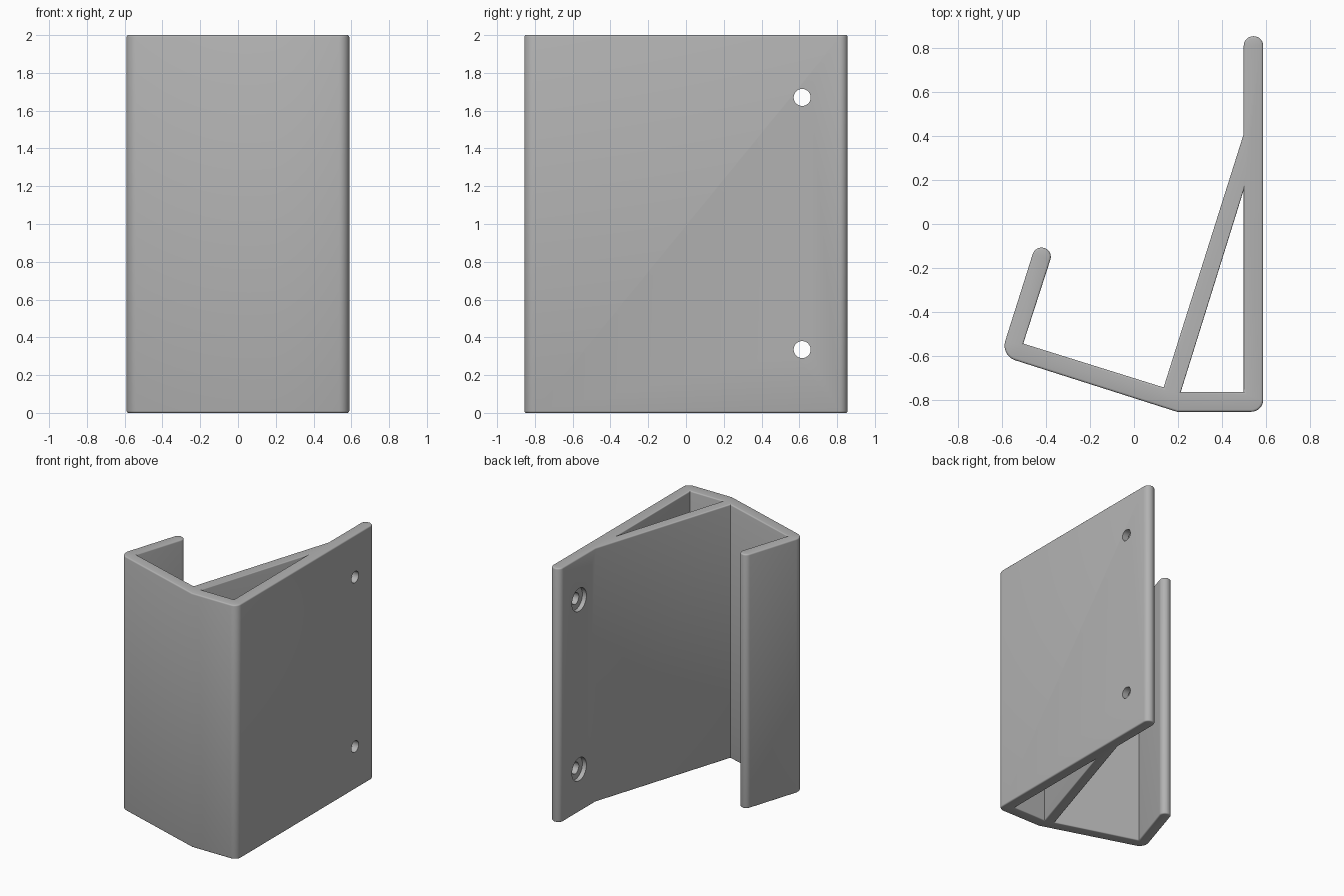
import bpy
import bmesh
import math
from mathutils import Vector, Matrix

default = bpy.data.objects.get("Cube")
if default:
    bpy.data.objects.remove(default, do_unlink=True)

HEIGHT = 2.0
RIM = 0.01      # small rounding along the top and bottom rims

# Plain grey plastic
grey = bpy.data.materials.new("grey plastic")
grey.use_nodes = True
color = (0.45, 0.45, 0.45, 1)
grey.diffuse_color = color
grey.node_tree.nodes["Principled BSDF"].inputs["Base Color"].default_value = color


def rounded(corners, steps=8):
    """Turn (x, y, radius) corners into a polygon with arc corners."""
    points = []
    for i, (x, y, r) in enumerate(corners):
        p = Vector((x, y))
        if r == 0:
            points.append(p)
            continue
        a = (Vector(corners[i - 1][:2]) - p).normalized()
        b = (Vector(corners[(i + 1) % len(corners)][:2]) - p).normalized()
        half = a.angle(b) / 2
        center = p + (a + b).normalized() * r / math.sin(half)
        start = p + a * r / math.tan(half) - center
        sweep = math.pi - 2 * half
        for k in range(steps + 1):
            points.append(center + Matrix.Rotation(sweep * k / steps, 2) @ start)
    return points


def inset(points, d):
    """Move a loop to its left by d, with mitred corners."""
    result = []
    for i, p in enumerate(points):
        u = (p - points[i - 1]).normalized()
        v = (points[(i + 1) % len(points)] - p).normalized()
        n, m = Vector((-u.y, u.x)), Vector((-v.y, v.x))
        result.append(p + (n + m) * d / (1 + n.dot(m)))
    return result


# Plan of the bracket: back plate, brace, shelf and lip, counter-clockwise
outline = rounded([
    (0.196, -0.856, 0), (0.589, -0.856, 0.055),
    (0.589, 0.856, 0.044), (0.50, 0.856, 0.044),
    (0.50, 0.41, 0), (0.135, -0.745, 0), (-0.505, -0.545, 0),
    (-0.368, -0.122, 0.042), (-0.449, -0.097, 0.042),
    (-0.608, -0.60, 0.07)])
# Triangular hollow, clockwise
hollow = [Vector(p) for p in ((0.213, -0.766), (0.50, 0.155), (0.50, -0.766))]

# Stack of (inset, height) levels giving quarter-round rims
arc = [math.pi / 2 * k / 3 for k in range(4)]
low = [(RIM * (1 - math.sin(t)), RIM * (1 - math.cos(t))) for t in arc]
levels = low + [(d, HEIGHT - z) for d, z in reversed(low)]

bm = bmesh.new()
caps = {0: [], len(levels) - 1: []}
for loop in (outline, hollow):
    rings = [[bm.verts.new((p.x, p.y, z)) for p in inset(loop, d)] for d, z in levels]
    n = len(loop)
    for lower, upper in zip(rings, rings[1:]):
        for i in range(n):
            j = (i + 1) % n
            bm.faces.new((lower[i], lower[j], upper[j], upper[i]))
    for level in caps:
        ring = rings[level]
        caps[level] += [bm.edges.get((ring[i - 1], ring[i])) for i in range(n)]
for edges in caps.values():
    bmesh.ops.triangle_fill(bm, edges=edges, use_beauty=True)
bmesh.ops.recalc_face_normals(bm, faces=bm.faces)
mesh = bpy.data.meshes.new("bracket")
bm.to_mesh(mesh)
bm.free()
bracket = bpy.data.objects.new("bracket", mesh)
bpy.context.collection.objects.link(bracket)
mesh.materials.append(grey)
bpy.context.view_layer.objects.active = bracket
bracket.select_set(True)


def drill(name, x, z, radius, length):
    """Cut a round hole along x through the back plate."""
    cut = bmesh.new()
    place = Matrix.Translation((x, 0.615, z)) @ Matrix.Rotation(math.pi / 2, 4, 'Y')
    bmesh.ops.create_cone(cut, cap_ends=True, segments=40, radius1=radius,
                          radius2=radius, depth=length, matrix=place)
    data = bpy.data.meshes.new(name)
    cut.to_mesh(data)
    cut.free()
    cutter = bpy.data.objects.new(name, data)
    cutter.hide_render = True
    bpy.context.collection.objects.link(cutter)
    mod = bracket.modifiers.new(name, 'BOOLEAN')
    mod.object = cutter
    mod.operation = 'DIFFERENCE'
    mod.solver = 'EXACT'
    bpy.ops.object.modifier_apply(modifier=name)
    bpy.data.objects.remove(cutter, do_unlink=True)


# Screw holes with counterbores on the inner side
for z in (0.335, 1.67):
    drill("screw_hole", 0.55, z, 0.045, 0.3)
    drill("screw_head_recess", 0.49, z, 0.09, 0.09)

bpy.ops.object.shade_smooth_by_angle(angle=math.radians(35))
